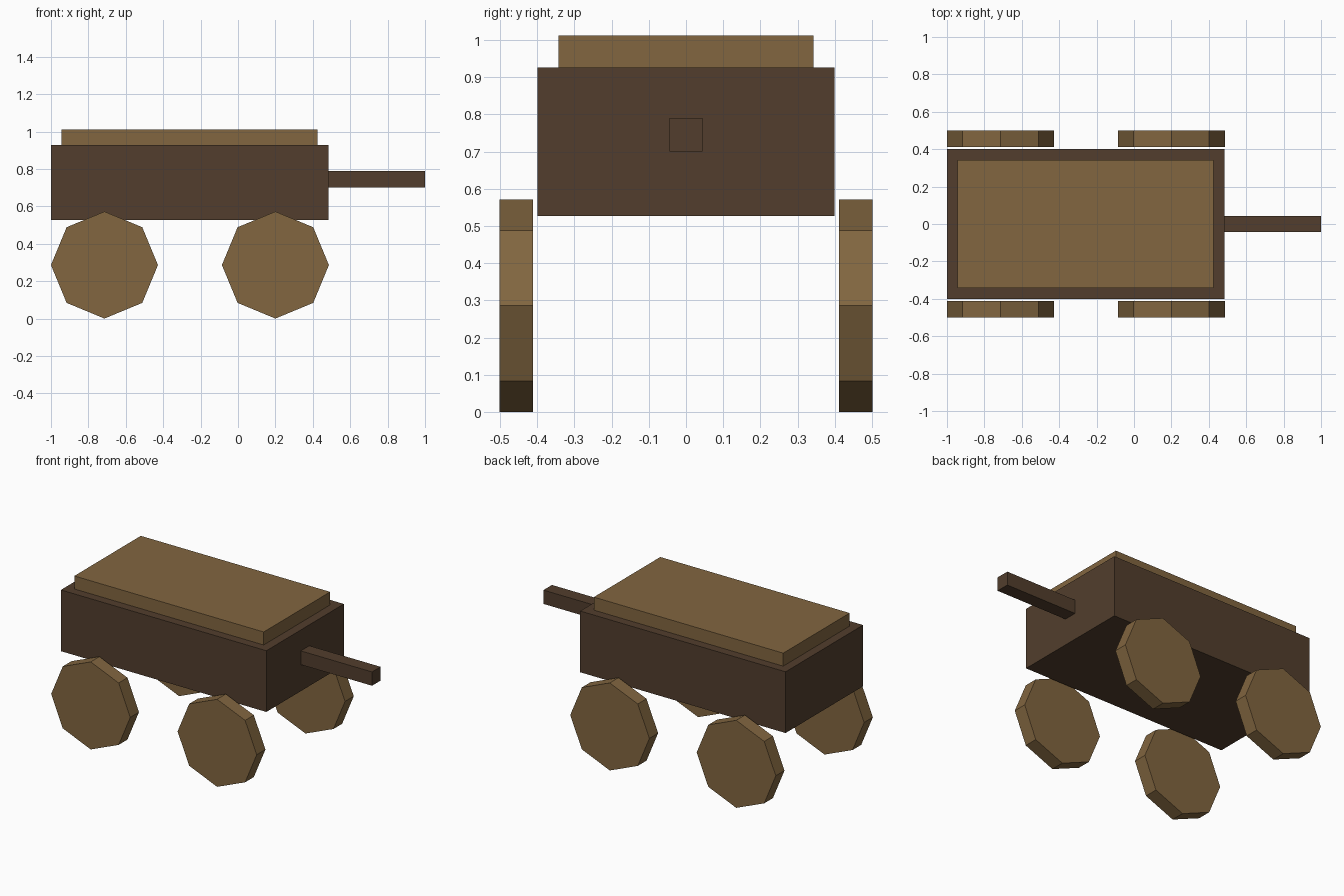
import bpy
from math import radians

if "Cube" in bpy.data.objects:
    bpy.data.objects.remove(bpy.data.objects["Cube"])


def material(name, rgb):
    mat = bpy.data.materials.new(name)
    mat.diffuse_color = (*rgb, 1)
    mat.use_nodes = True
    mat.node_tree.nodes["Principled BSDF"].inputs["Base Color"].default_value = mat.diffuse_color
    return mat


dark_wood = material("dark_wood", (0.084, 0.048, 0.026))
light_wood = material("light_wood", (0.223, 0.133, 0.051))


def box(name, low, high, mat):
    centre = [(a + b) / 2 for a, b in zip(low, high)]
    bpy.ops.mesh.primitive_cube_add(size=1, location=centre)
    ob = bpy.context.object
    ob.name = name
    ob.scale = [b - a for a, b in zip(low, high)]
    bpy.ops.object.transform_apply(location=False, rotation=False, scale=True)
    ob.data.materials.append(mat)


def wheel(name, x, y):
    # Solid octagonal disc with a corner pointing straight down
    bpy.ops.mesh.primitive_cylinder_add(
        vertices=8, radius=0.286, depth=0.09,
        location=(x, y, 0.286), rotation=(radians(90), 0, 0))
    ob = bpy.context.object
    ob.name = name
    ob.data.materials.append(light_wood)


# Cart body, raised load on top and the pull bar
box("cart_body", (-1, -0.4, 0.527), (0.485, 0.4, 0.927), dark_wood)
box("cart_load", (-0.943, -0.343, 0.927), (0.426, 0.343, 1.012), light_wood)
box("pull_bar", (0.485, -0.044, 0.70), (1, 0.044, 0.79), dark_wood)

# Four wheels just outside the body
for end, x in (("rear", -0.714), ("front", 0.2)):
    for side, y in (("right", -0.456), ("left", 0.456)):
        wheel(f"{end}_{side}_wheel", x, y)
